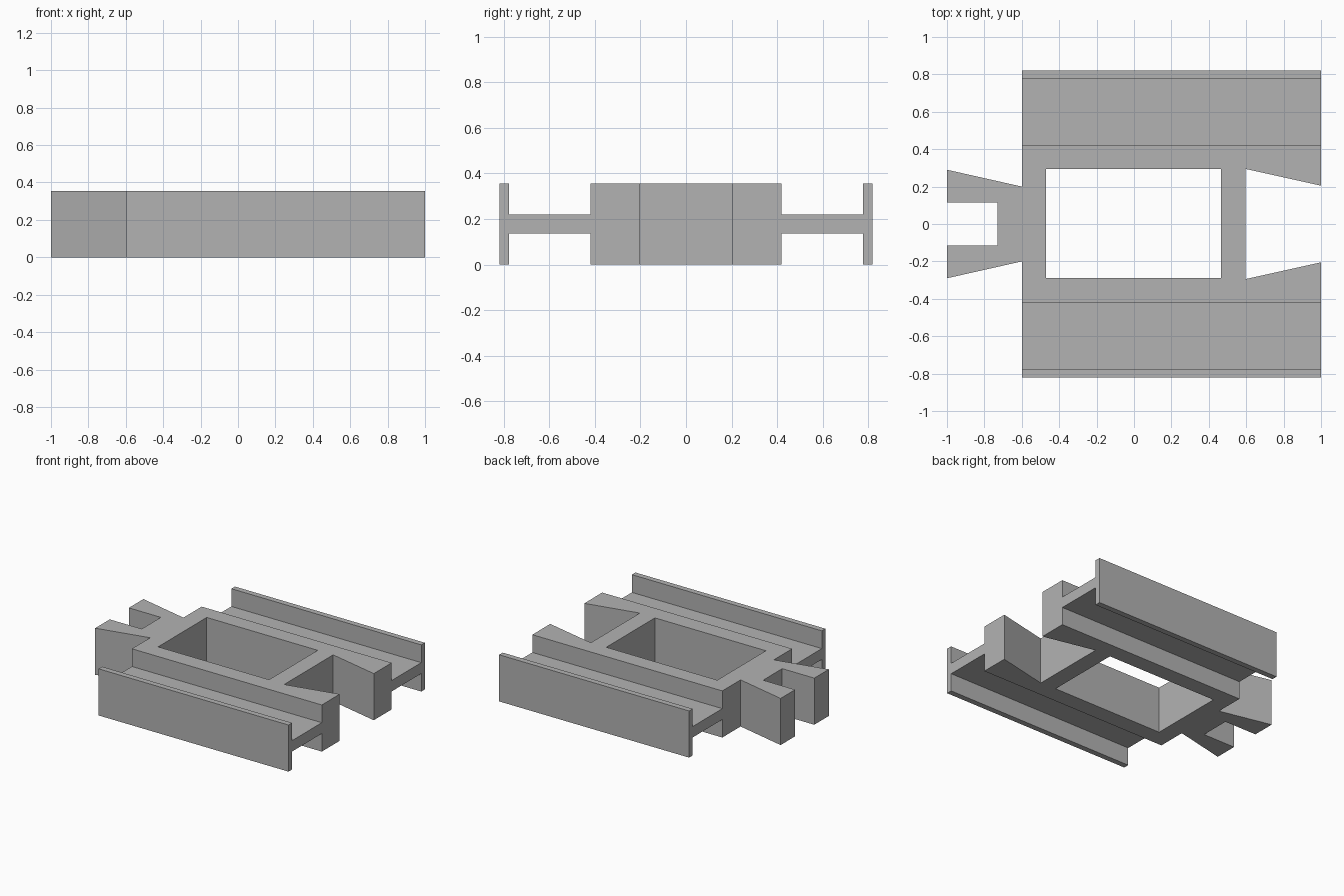
import bpy
import bmesh
from mathutils import Matrix, Vector

cube = bpy.data.objects.get("Cube")
if cube:
    bpy.data.objects.remove(cube, do_unlink=True)

HEIGHT = 0.355
LEFT, RIGHT = -0.6, 1.0

# Single grey finish
grey = bpy.data.materials.new("plain grey")
grey.use_nodes = True
grey.diffuse_color = (0.45, 0.45, 0.45, 1)
grey.node_tree.nodes["Principled BSDF"].inputs["Base Color"].default_value = grey.diffuse_color


def extrude_profile(name, loops, depth, matrix=Matrix()):
    """Fill closed 2D loops (inner loops become holes) and extrude along local z."""
    bm = bmesh.new()
    edges = []
    for loop in loops:
        verts = [bm.verts.new((u, v, 0)) for u, v in loop]
        edges += [bm.edges.new((a, b)) for a, b in zip(verts, verts[1:] + verts[:1])]
    bmesh.ops.triangle_fill(bm, edges=edges, use_beauty=True, normal=(0, 0, 1))
    result = bmesh.ops.extrude_face_region(bm, geom=bm.faces[:], use_keep_orig=True)
    top = [g for g in result["geom"] if isinstance(g, bmesh.types.BMVert)]
    bmesh.ops.translate(bm, vec=Vector((0, 0, depth)), verts=top)
    bm.transform(matrix)
    bmesh.ops.recalc_face_normals(bm, faces=bm.faces[:])
    mesh = bpy.data.meshes.new(name)
    bm.to_mesh(mesh)
    bm.free()
    mesh.materials.append(grey)
    obj = bpy.data.objects.new(name, mesh)
    bpy.context.collection.objects.link(obj)
    return obj


# Centre block: forked dovetail tongue on one end, matching socket on the other
half = [(-0.73, 0.115), (-1.0, 0.115), (-1.0, 0.29), (LEFT, 0.2), (LEFT, 0.42),
        (RIGHT, 0.42), (RIGHT, 0.205), (0.595, 0.295)]
outline = half + [(x, -y) for x, y in reversed(half)]
window = [(-0.47, -0.29), (0.465, -0.29), (0.465, 0.295), (-0.47, 0.295)]
extrude_profile("centre_block", [outline, window], HEIGHT)

# Side rails: thin shelf ending in an upright flange, extruded along x
for name, side in (("left_rail", -1), ("right_rail", 1)):
    section = [(0.42, 0.137), (0.777, 0.137), (0.777, 0), (0.82, 0),
               (0.82, HEIGHT), (0.777, HEIGHT), (0.777, 0.22), (0.42, 0.22)]
    section = [(side * y, z) for y, z in section]
    # Local (u, v, depth) becomes world (y, z, x)
    along_x = Matrix(((0, 0, 1, LEFT), (1, 0, 0, 0), (0, 1, 0, 0), (0, 0, 0, 1)))
    extrude_profile(name, [section], RIGHT - LEFT, along_x)
